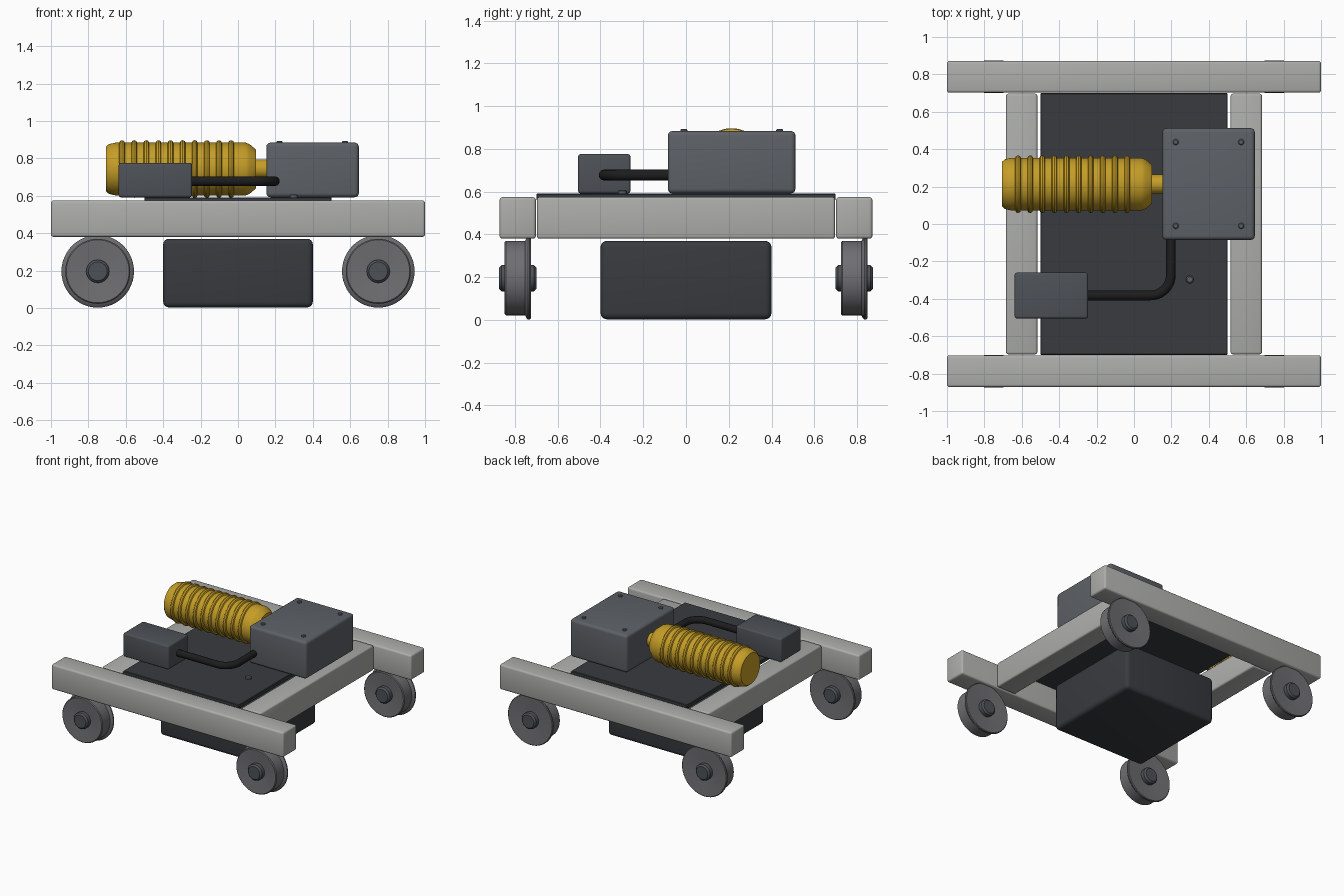
import bpy, bmesh
from math import radians, sin, cos, pi
from mathutils import Matrix

if "Cube" in bpy.data.objects:
    bpy.data.objects.remove(bpy.data.objects["Cube"])


def material(name, rgb):
    m = bpy.data.materials.new(name)
    m.diffuse_color = (*rgb, 1)
    m.use_nodes = True
    m.node_tree.nodes["Principled BSDF"].inputs["Base Color"].default_value = m.diffuse_color
    return m


LIGHT = material("light_metal", (0.42, 0.42, 0.41))
DARK = material("dark_plate", (0.04, 0.043, 0.05))
BLACK = material("black_rubber", (0.012, 0.012, 0.013))
SLATE = material("slate_housing", (0.11, 0.12, 0.135))
SLATE_DARK = material("dark_housing", (0.075, 0.083, 0.095))
WHEEL = material("wheel_metal", (0.16, 0.16, 0.17))
YELLOW = material("motor_yellow", (0.56, 0.34, 0.02))


def finish(name, bm, mat):
    bmesh.ops.recalc_face_normals(bm, faces=bm.faces[:])
    me = bpy.data.meshes.new(name)
    bm.to_mesh(me)
    bm.free()
    ob = bpy.data.objects.new(name, me)
    bpy.context.collection.objects.link(ob)
    me.materials.append(mat)
    bpy.ops.object.select_all(action='DESELECT')
    ob.select_set(True)
    bpy.context.view_layer.objects.active = ob
    bpy.ops.object.shade_smooth_by_angle(angle=radians(35))
    return ob


def box(name, x, y, z, bevel, mat, segments=3):
    """Bevelled box from (min, max) ranges."""
    bm = bmesh.new()
    bmesh.ops.create_cube(bm, size=1)
    for v in bm.verts:
        for i, (lo, hi) in enumerate((x, y, z)):
            v.co[i] = (lo + hi) / 2 + v.co[i] * (hi - lo)
    bmesh.ops.bevel(bm, geom=bm.edges[:], offset=bevel, segments=segments,
                    profile=0.5, affect='EDGES')
    return finish(name, bm, mat)


def lathe(name, profile, axis, loc, mat, steps=48):
    """Spin (distance, radius) points around an axis; zero radius closes an end."""
    bm = bmesh.new()
    pts = [bm.verts.new((r, 0, d)) for d, r in profile]
    edges = [bm.edges.new(p) for p in zip(pts, pts[1:])]
    bmesh.ops.spin(bm, geom=pts + edges, cent=(0, 0, 0), axis=(0, 0, 1),
                   angle=2 * pi, steps=steps, use_duplicate=False)
    bmesh.ops.remove_doubles(bm, verts=bm.verts[:], dist=1e-5)
    turn = {'X': Matrix.Rotation(pi / 2, 4, 'Y'),
            'Y': Matrix.Rotation(-pi / 2, 4, 'X'),
            'Z': Matrix.Identity(4)}[axis]
    bm.transform(Matrix.Translation(loc) @ turn)
    return finish(name, bm, mat)


# Chassis frame
for side, s in (("front", -1), ("back", 1)):
    y = sorted((s * 0.702, s * 0.872))
    box(side + "_rail", (-1, 1), y, (0.38, 0.575), 0.014, LIGHT)
for side, s in (("left", -1), ("right", 1)):
    x = sorted((s * 0.517, s * 0.684))
    box(side + "_cross_member", x, (-0.697, 0.697), (0.38, 0.575), 0.012, LIGHT)

# Deck plate and underslung box
box("deck_plate", (-0.5, 0.5), (-0.7, 0.7), (0.56, 0.592), 0.004, DARK, 1)
box("battery_box", (-0.4, 0.4), (-0.4, 0.4), (0.003, 0.37), 0.03, DARK, 4)

# Flanged wheels with axle hubs, all facing the same way
wheel = [(-0.045, 0), (-0.045, 0.06), (-0.062, 0.16), (-0.062, 0.168), (-0.056, 0.174),
         (0.034, 0.174), (0.042, 0.19), (0.047, 0.194), (0.056, 0.194), (0.061, 0.189),
         (0.061, 0.18), (0.045, 0.06), (0.045, 0)]
hub = [(-0.087, 0), (-0.087, 0.05), (-0.075, 0.062), (0.075, 0.062), (0.087, 0.05), (0.087, 0)]
for ys, s in (("front", -1), ("back", 1)):
    for xs, t in (("left", -1), ("right", 1)):
        loc = (t * 0.75, s * 0.787, 0.196)
        lathe(f"{ys}_{xs}_wheel", wheel, 'Y', loc, WHEEL)
        lathe(f"{ys}_{xs}_hub", hub, 'Y', loc, SLATE_DARK, 24)

# Ribbed motor: tapered body with rounded ribs, and output shaft
motor = [(-0.705, 0), (-0.705, 0.12), (-0.69, 0.133), (-0.655, 0.141)]
for i in range(10):
    c = -0.62 + i * 0.0648
    motor += [(c - 0.015 * cos(a), 0.141 + 0.013 * sin(a))
              for a in (0, pi / 4, pi / 2, 3 * pi / 4, pi)]
motor += [(0.04, 0.141), (0.06, 0.134), (0.095, 0.105), (0.095, 0)]
centre = (0, 0.213, 0.743)
lathe("motor_body", motor, 'X', centre, YELLOW)
lathe("motor_shaft", [(0.08, 0), (0.08, 0.052), (0.18, 0.052), (0.18, 0)], 'X',
      centre, YELLOW, 32)

# Gearbox with four lid screws
box("gearbox", (0.152, 0.646), (-0.085, 0.512), (0.592, 0.884), 0.022, SLATE, 4)
screw = [(-0.02, 0), (-0.02, 0.016), (0.005, 0.016), (0.01, 0.011), (0.01, 0)]
for i, x in enumerate((0.223, 0.573)):
    for j, y in enumerate((-0.01, 0.438)):
        lathe(f"lid_screw_{i}{j}", screw, 'Z', (x, y, 0.884), SLATE, 16)
lathe("deck_bolt", [(d, r * 1.3) for d, r in screw], 'Z', (0.298, -0.297, 0.598), SLATE, 16)

# Control box
box("control_box", (-0.638, -0.246), (-0.505, -0.26), (0.592, 0.776), 0.012, SLATE_DARK)

# Cable from control box to gearbox
curve = bpy.data.curves.new("cable", 'CURVE')
curve.dimensions = '3D'
curve.bevel_depth = 0.026
curve.bevel_resolution = 4
curve.use_fill_caps = True
sp = curve.splines.new('POLY')
path = [(-0.27, -0.382)]
path += [(0.087 + 0.11 * sin(a), -0.272 - 0.11 * cos(a))
         for a in (k * pi / 20 for k in range(11))]
path += [(0.197, -0.06)]
sp.points.add(len(path) - 1)
for p, (x, y) in zip(sp.points, path):
    p.co = (x, y, 0.678, 1)
sp.use_smooth = True
cable = bpy.data.objects.new("cable", curve)
bpy.context.collection.objects.link(cable)
curve.materials.append(BLACK)
